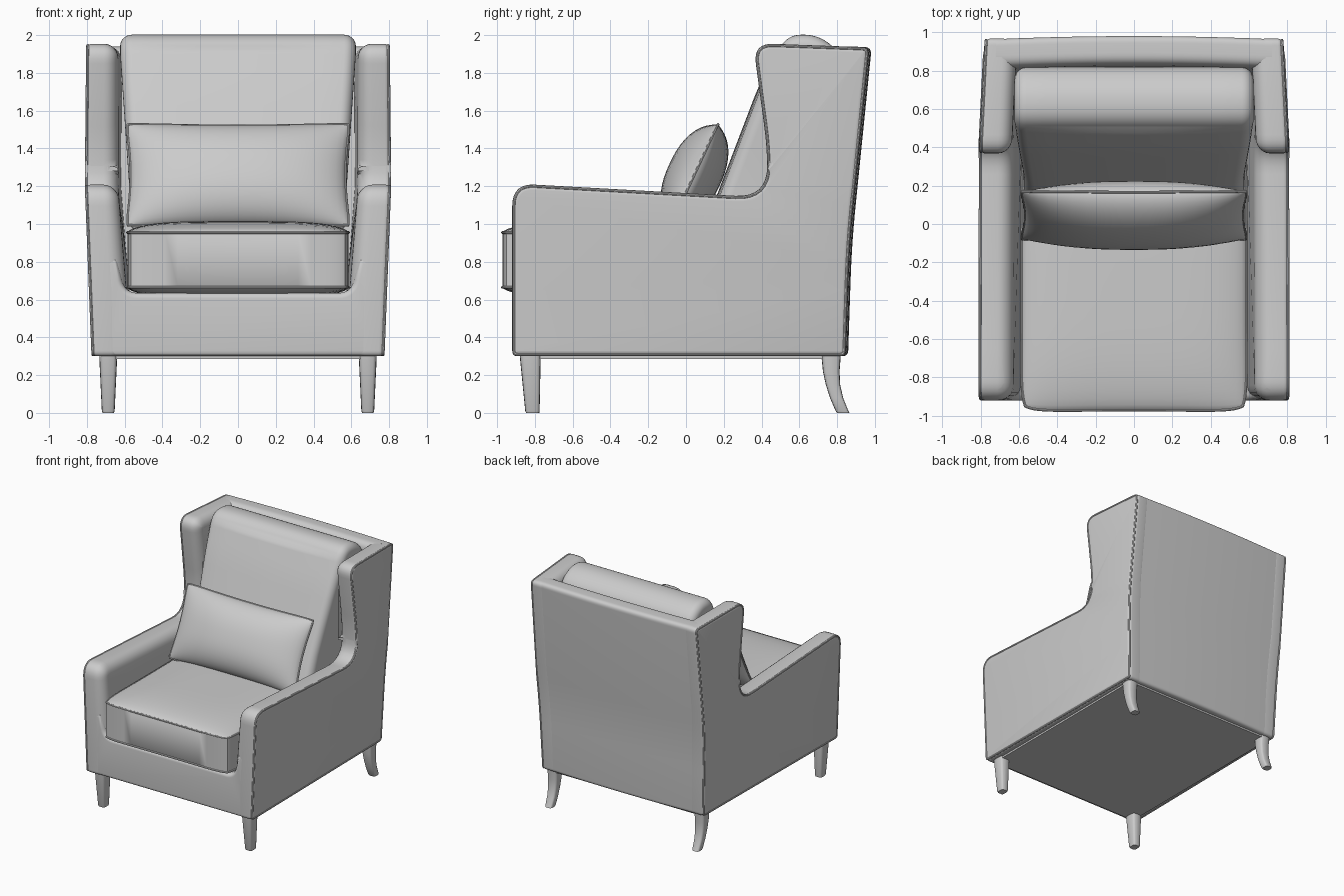
import bpy, bmesh, math
from mathutils import Matrix, Vector

if "Cube" in bpy.data.objects:
    bpy.data.objects.remove(bpy.data.objects["Cube"])

fabric = bpy.data.materials.new("grey_upholstery")
fabric.diffuse_color = (0.6, 0.6, 0.6, 1)
fabric.use_nodes = True
fabric.node_tree.nodes["Principled BSDF"].inputs["Base Color"].default_value = fabric.diffuse_color


def finish(name, bm):
    bmesh.ops.recalc_face_normals(bm, faces=bm.faces[:])
    me = bpy.data.meshes.new(name)
    bm.to_mesh(me)
    bm.free()
    me.materials.append(fabric)
    ob = bpy.data.objects.new(name, me)
    bpy.context.collection.objects.link(ob)
    return ob


def fillet(pts, n=8):
    """Round each corner (a, b, setback) of a closed outline."""
    out = []
    for i, (a, b, d) in enumerate(pts):
        p = Vector((a, b))
        if d == 0:
            out.append(p)
            continue
        q0 = p + (Vector(pts[i - 1][:2]) - p).normalized() * d
        q1 = p + (Vector(pts[(i + 1) % len(pts)][:2]) - p).normalized() * d
        for k in range(n + 1):
            t = k / n
            out.append(q0 * (1 - t) ** 2 + p * 2 * t * (1 - t) + q1 * t * t)
    return out


def inset(prof, d):
    """Shrink a counter-clockwise outline by d."""
    out = []
    for i, p in enumerate(prof):
        e0 = (p - prof[i - 1]).normalized()
        e1 = (prof[(i + 1) % len(prof)] - p).normalized()
        n0, n1 = Vector((-e0.y, e0.x)), Vector((-e1.y, e1.x))
        out.append(p + (n0 + n1) * d / max(0.3, 1 + n0.dot(n1)))
    return out


def round_rings(w, r0, r1, mids=0, n=6):
    """Depth / inset pairs for a slab of thickness w with rounded rims."""
    ang = [math.pi / 2 * i / n for i in range(n + 1)]
    a = [(r0 * (1 - math.cos(t)), r0 * (1 - math.sin(t))) for t in ang]
    b = [(w - r1 * (1 - math.cos(t)), r1 * (1 - math.sin(t))) for t in reversed(ang)]
    m = [(r0 + (w - r0 - r1) * (i + 1) / (mids + 1), 0) for i in range(mids)]
    return a + m + b


def slab(name, prof, rings, place, cuts=()):
    bm = bmesh.new()
    loops = [[bm.verts.new((t, p.x, p.y)) for p in inset(prof, d)] for t, d in rings]
    n = len(prof)
    for l0, l1 in zip(loops, loops[1:]):
        for i in range(n):
            j = (i + 1) % n
            bm.faces.new((l0[i], l0[j], l1[j], l1[i]))
    bm.faces.new(loops[0])
    bm.faces.new(loops[-1][::-1])
    for z in cuts:
        bmesh.ops.bisect_plane(bm, geom=bm.verts[:] + bm.edges[:] + bm.faces[:],
                               plane_co=(0, 0, z), plane_no=(0, 0, 1))
    for v in bm.verts:
        v.co = place(*v.co)
    return finish(name, bm)


def piping(name, pts, closed, r=0.008):
    cu = bpy.data.curves.new(name, 'CURVE')
    cu.dimensions = '3D'
    cu.bevel_depth = r
    cu.bevel_resolution = 2
    sp = cu.splines.new('POLY')
    sp.points.add(len(pts) - 1)
    for q, p in zip(sp.points, pts):
        q.co = (*p, 1)
    sp.use_cyclic_u = closed
    cu.materials.append(fabric)
    ob = bpy.data.objects.new(name, cu)
    bpy.context.collection.objects.link(ob)
    bpy.ops.object.select_all(action='DESELECT')
    ob.select_set(True)
    bpy.context.view_layer.objects.active = ob
    bpy.ops.object.convert(target='MESH')


def cushion(name, hx, hy, edge, crown, a, power, pinch, corner, mat, N=22):
    """Pillow: two crowned grids joined round the rim, with piped seams."""
    s = [math.sin(math.pi / 2 * (2 * i / N - 1)) for i in range(N + 1)]

    def pt(u, v, sgn):
        k = 1 - corner * abs(u * v) ** 8
        h = max(0, (1 - abs(u) ** a) * (1 - abs(v) ** a)) ** power
        return mat @ Vector((hx * u * k * (1 - pinch * (1 - v * v)),
                             hy * v * k * (1 - pinch * (1 - u * u)),
                             sgn * (edge + crown * h)))
    rim = ([(u, -1) for u in s[:-1]] + [(1, v) for v in s[:-1]]
           + [(u, 1) for u in s[:0:-1]] + [(-1, v) for v in s[:0:-1]])
    bm = bmesh.new()
    for sgn in (1, -1):
        g = [[bm.verts.new(pt(u, v, sgn)) for v in s] for u in s]
        for i in range(N):
            for j in range(N):
                bm.faces.new((g[i][j], g[i + 1][j], g[i + 1][j + 1], g[i][j + 1]))
    if edge:
        top = [bm.verts.new(pt(u, v, 1)) for u, v in rim]
        bot = [bm.verts.new(pt(u, v, -1)) for u, v in rim]
        for i in range(len(rim)):
            bm.faces.new((top[i - 1], top[i], bot[i], bot[i - 1]))
    bmesh.ops.remove_doubles(bm, verts=bm.verts[:], dist=1e-5)
    finish(name, bm)
    for sgn in ((1, -1) if edge else (1,)):
        piping(name + "_piping", [pt(u, v, sgn) for u, v in rim], True, 0.007)


def loft(name, sections):
    """Leg from (x, y, z, half width, half depth) rounded-square sections."""
    bm = bmesh.new()
    loops = []
    for x, y, z, w, d in sections:
        ring = []
        for k in range(16):
            c, s = math.cos(k * math.pi / 8), math.sin(k * math.pi / 8)
            ring.append(bm.verts.new((x + w * math.copysign(abs(c) ** 0.5, c),
                                      y + d * math.copysign(abs(s) ** 0.5, s), z)))
        loops.append(ring)
    for l0, l1 in zip(loops, loops[1:]):
        for i in range(16):
            bm.faces.new((l0[i - 1], l0[i], l1[i], l1[i - 1]))
    bm.faces.new(loops[0])
    bm.faces.new(loops[-1])
    finish(name, bm)


# Sides: arm and wing in one outline, leaning outward toward the arm top
side = fillet([(-0.92, 0.30, 0.03), (0.845, 0.30, 0.03), (0.865, 0.9, 0.2),
               (0.97, 1.935, 0.04), (0.355, 1.958, 0.11), (0.43, 1.40, 0.12),
               (0.43, 1.14, 0.17), (-0.92, 1.215, 0.12)])


def side_place(sx):
    def f(t, y, z):
        inner = 0.59 + 0.045 * min(1, max(0, (z - 0.65) / 0.55))
        outer = 0.775 + 0.035 * min(1, max(0, (z - 0.3) / 0.9)) - 0.01 * max(0, z - 1.2)
        return sx * (inner + (outer - inner) * t / 0.18 - 0.05 * max(0, y - 0.43)), y, z
    return f


for sx, tag in ((1, "right"), (-1, "left")):
    place = side_place(sx)
    slab(tag + "_arm_and_wing", side, round_rings(0.18, 0.08, 0.03), place, (0.65, 1.2))
    seam = [place(0.173, p.x, p.y) for p in inset(side, 0.009)]
    piping(tag + "_side_piping", seam, True)

# Front rail, curving up into the arms
half = [(0.735, 0.30, 0), (0.735, 0.82, 0), (0.64, 0.82, 0), (0.60, 0.635, 0.07)]
rail = fillet(half + [(-x, z, d) for x, z, d in reversed(half)])
slab("front_rail", rail, round_rings(0.2, 0.03, 0.03),
     lambda t, x, z: (x, -0.919 + t, z))

# Back panel, slightly bowed
back = fillet([(0.66, 0.30, 0), (0.845, 0.30, 0.03), (0.865, 0.9, 0.2),
               (0.97, 1.936, 0.04), (0.82, 1.941, 0.06), (0.70, 0.9, 0.1)])
slab("back_panel", back, [(-0.72 + 0.12 * i, 0) for i in range(13)],
     lambda x, y, z: (x, y - 0.003 + 0.016 * (1 - (x / 0.72) ** 2), z))

# Underside and seat deck
bm = bmesh.new()
bmesh.ops.create_cube(bm, size=1, matrix=Matrix.Translation((0, -0.03, 0.44))
                      @ Matrix.Diagonal((1.44, 1.68, 0.31, 1)))
finish("seat_deck", bm)

# Cushions
cushion("seat_cushion", 0.59, 0.68, 0.145, 0.06, 4, 0.6, 0.01, 0.04,
        Matrix.Translation((0, -0.297, 0.81)))
cushion("lumbar_pillow", 0.595, 0.30, 0, 0.145, 2.4, 0.6, 0.045, 0.02,
        Matrix.Translation((0, 0.045, 1.26)) @ Matrix.Rotation(math.radians(65), 4, 'X'))

bolster = fillet([(0.46, 0.96, 0.06), (0.70, 1.1, 0.06), (0.83, 1.90, 0.09),
                  (0.70, 2.00, 0.07), (0.53, 2.005, 0.09), (0.40, 1.72, 0.1),
                  (0.11, 0.96, 0.06)])
slab("back_cushion", bolster, round_rings(1.2, 0.06, 0.06, 9),
     lambda t, y, z: ((t - 0.6) * (0.96 + 0.08 * min(1, max(0, (z - 1.2) / 0.7))),
                      y - 0.02 * (1 - ((t - 0.6) / 0.6) ** 2) * (y < 0.5), z),
     (1.2, 1.4, 1.65, 1.9))

# Legs: tapered in front, swept back behind
for sx, tag in ((1, "right"), (-1, "left")):
    x = 0.687 * sx
    loft(tag + "_front_leg", [(x, -0.812, 0, 0.030, 0.035), (x, -0.813, 0.01, 0.034, 0.038),
                              (x, -0.825, 0.31, 0.048, 0.056)])
    loft(tag + "_back_leg", [(x, 0.832, 0, 0.030, 0.033), (x, 0.826, 0.01, 0.034, 0.034),
                             (x, 0.797, 0.08, 0.037, 0.035), (x, 0.778, 0.15, 0.040, 0.038),
                             (x, 0.769, 0.22, 0.044, 0.044), (x, 0.768, 0.31, 0.048, 0.052)])

# Smooth shading
bpy.ops.object.select_all(action='SELECT')
bpy.context.view_layer.objects.active = bpy.data.objects["seat_cushion"]
bpy.ops.object.shade_smooth_by_angle(angle=math.radians(40))
